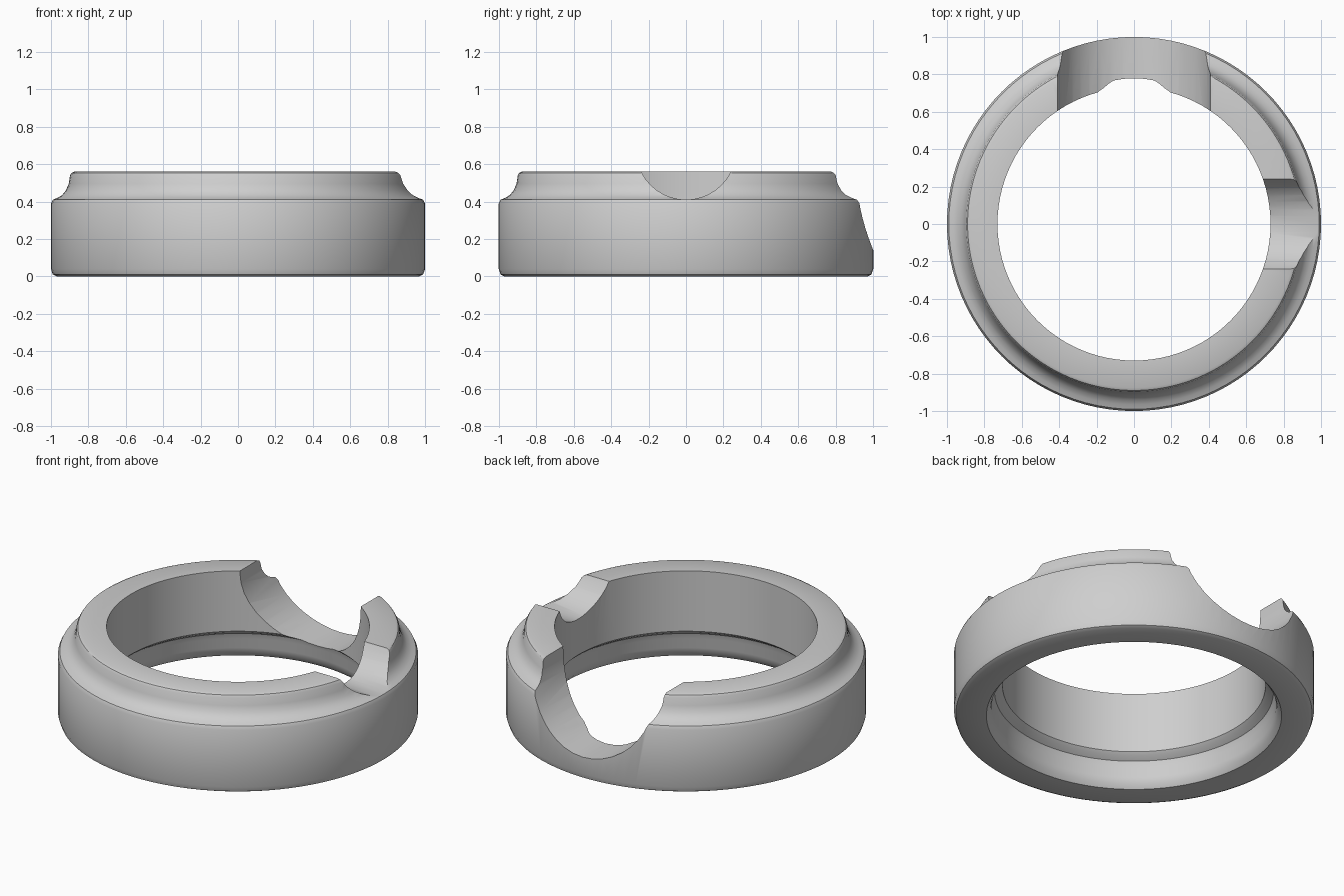
import bpy, bmesh, math
from mathutils import Matrix

if "Cube" in bpy.data.objects:
    bpy.data.objects.remove(bpy.data.objects["Cube"])

SEGMENTS = 96

grey = bpy.data.materials.new("plain grey")
grey.diffuse_color = (0.62, 0.62, 0.62, 1)
grey.use_nodes = True
grey.node_tree.nodes["Principled BSDF"].inputs["Base Color"].default_value = grey.diffuse_color


def lathe(name, profile):
    """Revolve a closed (radius, z) profile about z."""
    bm = bmesh.new()
    rings = []
    for i in range(SEGMENTS):
        a = 2 * math.pi * i / SEGMENTS
        rings.append([bm.verts.new((r * math.cos(a), r * math.sin(a), z))
                      for r, z in profile])
    n = len(profile)
    for i in range(SEGMENTS):
        a, b = rings[i], rings[(i + 1) % SEGMENTS]
        for j in range(n):
            k = (j + 1) % n
            bm.faces.new((a[j], b[j], b[k], a[k]))
    bmesh.ops.recalc_face_normals(bm, faces=bm.faces)
    return finish(name, bm)


def rod(name, radius, height, turn):
    """Horizontal cutter reaching outward from the axis in direction turn."""
    bm = bmesh.new()
    place = (Matrix.Rotation(turn, 4, 'Z')
             @ Matrix.Translation((0.8, 0, height))
             @ Matrix.Rotation(math.pi / 2, 4, 'Y'))
    bmesh.ops.create_cone(bm, cap_ends=True, segments=40, radius1=radius,
                          radius2=radius, depth=1.2, matrix=place)
    return finish(name, bm)


def finish(name, bm):
    me = bpy.data.meshes.new(name)
    bm.to_mesh(me)
    bm.free()
    me.materials.append(grey)
    ob = bpy.data.objects.new(name, me)
    bpy.context.collection.objects.link(ob)
    return ob


# Ring body: bevelled foot, curved shoulder, raised neck, stepped bore
ring = lathe("ring_body", [
    (0.82, 0), (0.97, 0), (0.99, 0.01), (1.0, 0.04),
    (1.0, 0.39), (0.99, 0.41), (0.965, 0.42), (0.94, 0.435),
    (0.92, 0.46), (0.905, 0.495), (0.898, 0.54), (0.89, 0.553), (0.875, 0.56),
    (0.73, 0.56), (0.73, 0.19), (0.745, 0.175), (0.775, 0.155),
    (0.785, 0.12), (0.79, 0.06), (0.80, 0.025)])

# Rounded notches: deep one at the back, shallow one on the right
cutters = [rod("back_notch_cutter", 0.41, 0.55, math.pi / 2),
           rod("side_notch_cutter", 0.267, 0.677, 0)]
bpy.context.view_layer.objects.active = ring
ring.select_set(True)
for c in cutters:
    c.hide_render = True
    mod = ring.modifiers.new(c.name, 'BOOLEAN')
    mod.operation = 'DIFFERENCE'
    mod.solver = 'EXACT'
    mod.object = c
    bpy.ops.object.modifier_apply(modifier=mod.name)
for c in cutters:
    bpy.data.objects.remove(c)

bpy.ops.object.shade_smooth_by_angle(angle=math.radians(30))
